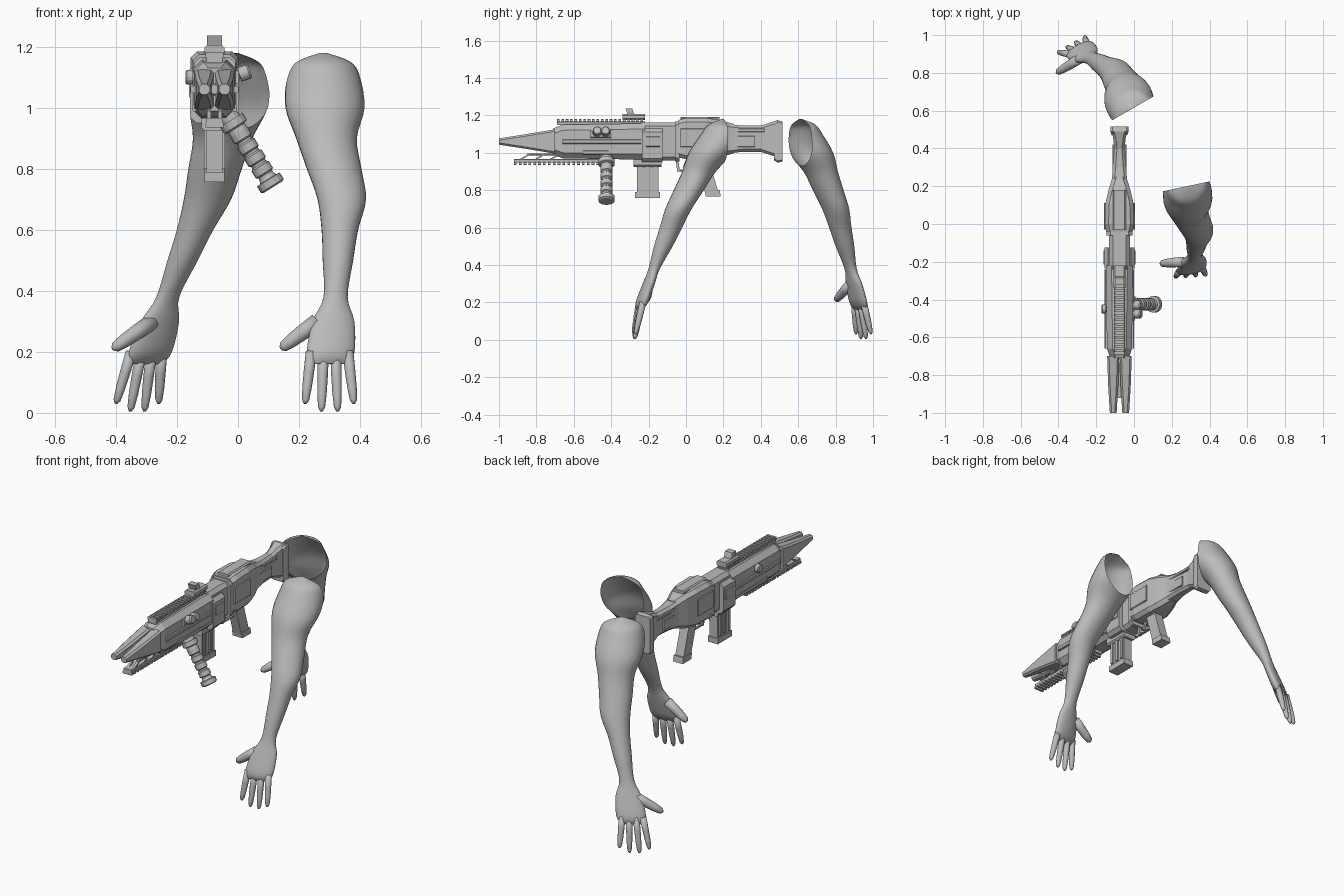
import bpy, bmesh, math
from mathutils import Vector, Matrix

default_cube = bpy.data.objects.get("Cube")
if default_cube:
    bpy.data.objects.remove(default_cube)

COLOUR = (.5, .5, .5, 1)
grey = bpy.data.materials.new("plain grey")
grey.use_nodes = True
grey.diffuse_color = COLOUR
grey.node_tree.nodes["Principled BSDF"].inputs["Base Color"].default_value = COLOUR

GUN_X = -.077   # middle plane of the gun
BORE = 1.06     # height of the gun's axis
SIDES = {"left": 1, "right": -1}


def loft(name, rings, smooth=False, cut_point=None, cut_normal=None):
    """Skin a list of point rings with capped ends; a plane may cut the skin open."""
    bm = bmesh.new()
    rows = [[bm.verts.new(point) for point in ring] for ring in rings]
    for low, high in zip(rows, rows[1:]):
        for i in range(len(low)):
            bm.faces.new((low[i - 1], low[i], high[i], high[i - 1]))
    bm.faces.new(rows[0])
    bm.faces.new(rows[-1])
    bmesh.ops.recalc_face_normals(bm, faces=bm.faces)
    if cut_point:
        bmesh.ops.bisect_plane(bm, geom=bm.verts[:] + bm.edges[:] + bm.faces[:],
                               plane_co=cut_point, plane_no=cut_normal, clear_outer=True)
    for face in bm.faces:
        face.smooth = smooth
    mesh = bpy.data.meshes.new(name)
    bm.to_mesh(mesh)
    bm.free()
    mesh.materials.append(grey)
    part = bpy.data.objects.new(name, mesh)
    bpy.context.scene.collection.objects.link(part)


def ellipse(centre, across, along, count):
    angles = [math.tau * i / count for i in range(count)]
    return [centre + across * math.cos(a) + along * math.sin(a) for a in angles]


def rod(name, start, end, profile, radius, smooth=False):
    """Turned part; profile holds (fraction of length, fraction of radius)."""
    start, end = Vector(start), Vector(end)
    axis = (end - start).normalized()
    side = axis.orthogonal().normalized() * radius
    loft(name, [ellipse(start.lerp(end, t), side * r, axis.cross(side) * r, 16)
                for t, r in profile], smooth)


def body(name, sections, level=BORE, shift=0, chamfer=.02):
    """Chamfered box lofted along y; sections are (y, half width, half height)."""
    rings = []
    for y, w, h in sections:
        c = min(chamfer, w * .6, h * .6)
        corner = [(w, h - c), (w - c, h)]
        right = [(x, -z) for x, z in reversed(corner)] + corner
        outline = right + [(-x, z) for x, z in reversed(right)]
        rings.append([(GUN_X + shift + x, y, level + z) for x, z in outline])
    loft(name, rings)


def block(name, front, back, w, h, **options):
    body(name, [(front, w, h), (back, w, h)], **options)


def post(name, top, bottom, depth, w, shift=0):
    """Leaning box between two (y, z) points, with level ends."""
    x = GUN_X + shift
    loft(name, [[(x + sx * w, y + sy * depth, z) for sx, sy in ((1, 1), (-1, 1), (-1, -1), (1, -1))]
                for y, z in (top, bottom)])


def refine(rows, steps=4):
    """Smooth curve through the rows of numbers."""
    result = []
    for i in range(len(rows) - 1):
        before, a = rows[max(i - 1, 0)], rows[i]
        b, after = rows[i + 1], rows[min(i + 2, len(rows) - 1)]
        for step in range(steps):
            t = step / steps
            bend_a, bend_b = (b - before) / 2, (after - a) / 2
            ease = t * t * (3 - 2 * t)
            result.append(a.lerp(b, ease) + bend_a * (t * (1 - t) ** 2) - bend_b * (t * t * (1 - t)))
    return result + [rows[-1]]


# Arm girth shared by both sides: height, half width, half depth
GIRTH = [(1.18, .01, .01), (1.15, .09, .08), (1.1, .12, .12), (1, .13, .12), (.9, .1, .09),
         (.8, .09, .08), (.7, .08, .07), (.6, .06, .06), (.5, .05, .05), (.38, .04, .03),
         (.3, .07, .03), (.2, .08, .03), (.16, .06, .01)]
DIGIT = [(0, 1), (.4, .95), (.7, .85), (.93, .65), (1, .25)]


def centre_at(joints, z):
    for upper, lower in zip(joints, joints[1:]):
        if z >= lower.z:
            break
    t = min(max((upper.z - z) / (upper.z - lower.z), 0), 1)
    return upper.lerp(lower, t)


def arm(side, joints, turn, facing, thumb, knuckles, tips):
    joints = [Vector(j) for j in joints]
    spin = Matrix.Rotation(math.radians(turn), 3, "Z")
    across, along = spin @ Vector((1, 0, 0)), spin @ Vector((0, 1, 0))
    rows = []
    for z, wide, deep in GIRTH:
        centre = centre_at(joints, z)
        rows.append(Vector((centre.x, centre.y, z, wide, deep)))
    loft(side + "_arm", [ellipse(Vector(r[:3]), across * r[3], along * r[4], 28) for r in refine(rows)],
         True, joints[0], along * facing)
    rod(side + "_thumb", *thumb, DIGIT, .027, True)
    # Fingers fan between the outer two; the middle pair reaches lower
    (first, last), (first_tip, last_tip) = [map(Vector, pair) for pair in (knuckles, tips)]
    for i, finger in enumerate(("index", "middle", "ring", "little")):
        tip = first_tip.lerp(last_tip, i / 3)
        if finger in ("middle", "ring"):
            tip.z = .005
        rod(f"{side}_{finger}_finger", first.lerp(last, i / 3), tip, DIGIT, .018, True)


arm("left", [(.28, .2, 1.1), (.29, .07, .9), (.34, -.04, .7), (.32, -.17, .38), (.3, -.25, .16)],
    12, 1, [(.26, -.2, .3), (.14, -.21, .21)],
    [(.24, -.25, .2), (.36, -.23, .2)], [(.22, -.28, .03), (.38, -.27, .03)])
arm("right", [(-.01, .61, 1.1), (-.05, .72, .9), (-.1, .8, .7), (-.23, .88, .38), (-.3, .93, .16)],
    30, -1, [(-.28, .88, .3), (-.41, .8, .21)],
    [(-.35, .9, .2), (-.25, .95, .2)], [(-.4, .91, .03), (-.26, .99, .03)])

# Handguard, barrel and split muzzle
body("handguard", [(-.71, .05, .07), (-.66, .066, .09), (-.22, .072, .097)], chamfer=.03)
rod("barrel", (GUN_X, -.92, BORE), (GUN_X, -.7, BORE), [(0, .8), (1, 1)], .02)
for side, s in SIDES.items():
    body(side + "_muzzle_prong", [(-1, .018, .017), (-.85, .027, .04), (-.7, .032, .065)],
         shift=s * .033, chamfer=.01)
    block(side + "_handguard_strip", -.66, -.24, .01, .012, shift=s * .068, chamfer=.004)
    block(side + "_lower_strip", -.55, -.24, .012, .012, level=1, shift=s * .06, chamfer=.004)

# Toothed rails above and below, with an open truss under the muzzle
for name, start, end, bar_z, tooth_z in (("top", -.69, -.22, 1.157, 1.173), ("lower", -.92, -.4, .957, .943)):
    block(name + "_rail", start, end, .026, .01, level=bar_z, chamfer=.002)
    for i in range(20):
        y = start + (end - start) * i / 20
        block(name + "_rail_tooth", y, y + .014, .03, .008, level=tooth_z, chamfer=.002)
for side, s in SIDES.items():
    block(side + "_truss_bar", -.85, -.68, .007, .006, level=.99, shift=s * .018)
    for y in (-.84, -.76, -.68):
        post(side + "_truss_brace", (y, .99), (y - .06, .955), .008, .007, s * .018)

# Sight
block("sight_base", -.34, -.22, .032, .016, level=1.19, chamfer=.008)
post("sight_post", (-.305, 1.237), (-.29, 1.19), .018, .024)

# Receiver
block("receiver_front", -.24, -.04, .055, .102)
block("receiver_block", -.235, -.125, .08, .09, level=1.04)
block("receiver_collar", -.06, -.035, .068, .107)
body("receiver_rear", [(-.04, .07, .1), (0, .078, .11), (.11, .074, .11), (.18, .058, .1), (.25, .036, .08)],
     level=1.075)
block("receiver_top_cover", -.03, .18, .035, .012, level=1.18, chamfer=.008)
block("ejection_port", -.215, -.14, .084, .03, chamfer=.006)
for side, s in SIDES.items():
    block(side + "_receiver_panel", -.03, .11, .008, .05, level=1.08, shift=s * .074, chamfer=.004)

# Stock with raised panels, and butt plate
body("stock", [(.22, .042, .08), (.3, .034, .07), (.4, .027, .07), (.46, .034, .09), (.49, .042, .1)],
     level=1.075, chamfer=.014)
for side, s in SIDES.items():
    block(side + "_stock_panel", .24, .37, .006, .03, shift=s * .032, chamfer=.004)
    block(side + "_stock_ridge", .2, .42, .01, .01, level=1.12, shift=s * .028, chamfer=.004)
body("butt_plate", [(.47, .042, .1), (.49, .048, .113), (.515, .048, .108)], chamfer=.01)

# Magazine with ribs
post("magazine", (-.204, .96), (-.204, .77), .058, .026)
post("magazine_base", (-.206, .79), (-.206, .757), .066, .032)
block("magazine_well", -.28, -.13, .042, .026, level=.95, chamfer=.01)
for side, s in SIDES.items():
    for y in (-.245, -.205, -.165):
        post(side + "_magazine_rib", (y, .93), (y, .8), .009, .006, s * .028)

# Pistol grip, trigger and guard
post("pistol_grip", (.08, .98), (.14, .78), .036, .027)
post("pistol_grip_base", (.14, .8), (.146, .765), .04, .032)
post("trigger", (.01, .97), (-.01, .92), .008, .006)
post("trigger_guard_front", (-.05, .98), (-.04, .9), .007, .008)
block("trigger_guard_base", -.045, .08, .008, .006, level=.905)

# Ribbed foregrip leaning out to the left
ribs = [(0, 1), (.1, 1), (.12, .7)]
for i in range(4):
    ribs += [(.18 + .17 * i + step, r) for step, r in ((0, .75), (.1, .75), (.12, .6), (.15, .6))]
ribs += [(.88, .7), (.89, 1), (.98, 1), (1, .8)]
rod("foregrip", (-.022, -.425, .96), (.115, -.425, .74), ribs, .044)
rod("foregrip_mount", (-.06, -.425, 1), (-.015, -.425, .95), [(0, 1), (1, 1)], .035)

# Side knobs
KNOB = [(0, .6), (.4, .6), (.42, 1), (.9, 1), (1, .8)]
block("knob_mount", -.51, -.4, .015, .022, level=1.1, shift=.066, chamfer=.006)
for y in (-.475, -.43):
    rod("left_knob", (-.02, y, 1.1), (.04, y, 1.12), KNOB, .024)
rod("right_knob", (-.13, -.45, 1.1), (-.172, -.45, 1.1), KNOB, .024)
